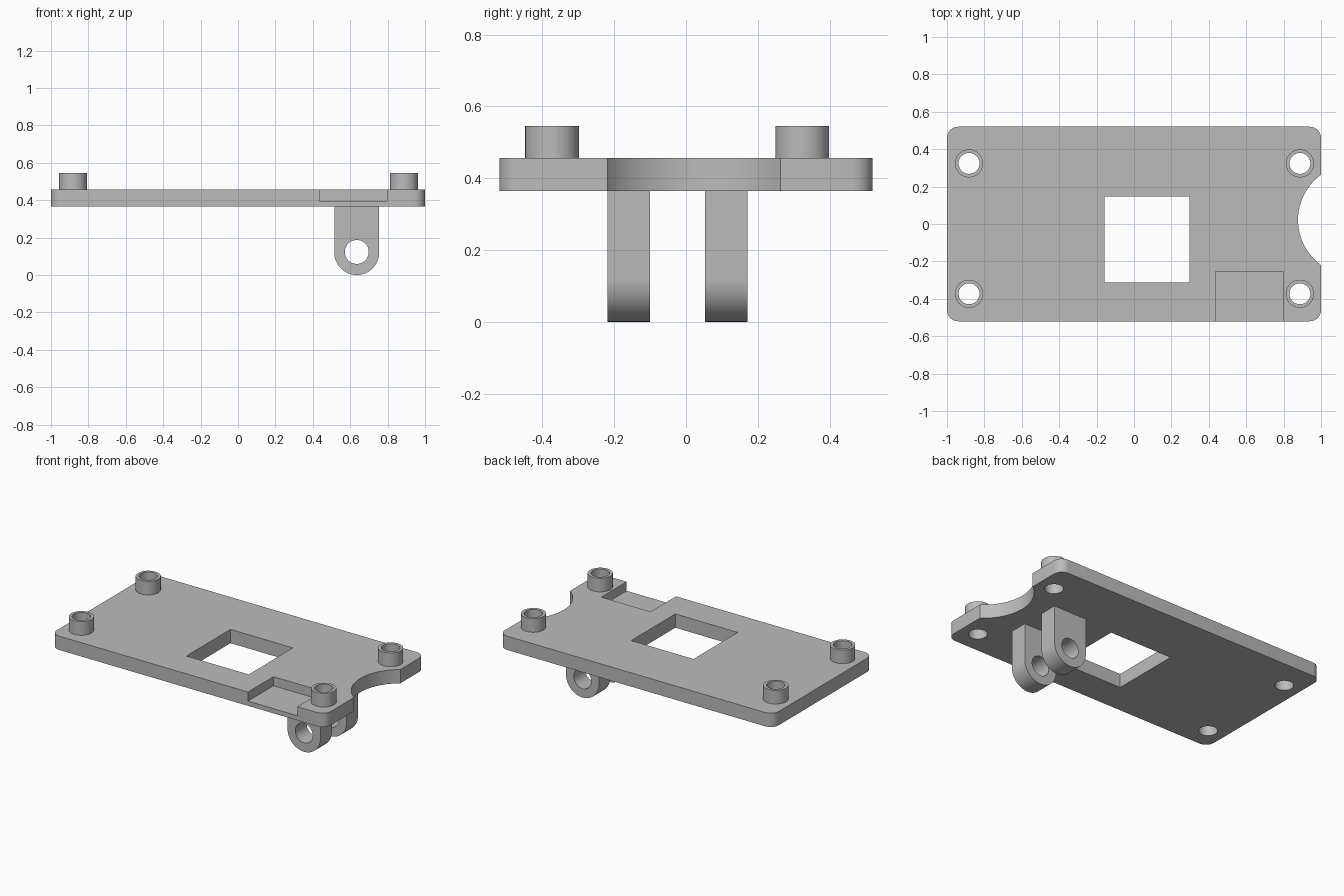
import bpy, bmesh, math
from mathutils import Vector

if "Cube" in bpy.data.objects:
    bpy.data.objects.remove(bpy.data.objects["Cube"])

grey = bpy.data.materials.new("plain grey")
grey.use_nodes = True
colour = (0.5, 0.5, 0.5, 1)
grey.diffuse_color = colour
grey.node_tree.nodes["Principled BSDF"].inputs["Base Color"].default_value = colour

PLATE_BOTTOM, PLATE_TOP, POST_TOP = 0.365, 0.456, 0.546
HALF_WIDTH, HALF_DEPTH, CORNER = 1.0, 0.52, 0.06
BORE = 0.056
POSTS = {"back_left": (0.887, 0.324), "back_right": (-0.882, 0.324),
         "front_left": (0.887, -0.373), "front_right": (-0.882, -0.373)}


def arc(cx, cy, r, start, end, steps):
    """Points along an arc, angles in degrees."""
    angles = [math.radians(start + (end - start) * i / steps) for i in range(steps + 1)]
    return [(cx + r * math.cos(a), cy + r * math.sin(a)) for a in angles]


def circle(cx, cy, r, steps=48):
    return arc(cx, cy, r, 0, 360, steps)[:-1]


def rectangle(x0, x1, y0, y1):
    return [(x0, y0), (x1, y0), (x1, y1), (x0, y1)]


def prism(name, outline, low, high, axis="Z"):
    """Extrude an outline along z, or an x-z outline along y."""
    bm = bmesh.new()
    place = (lambda p: (p[0], p[1], low)) if axis == "Z" else (lambda p: (p[0], low, p[1]))
    face = bm.faces.new([bm.verts.new(place(p)) for p in outline])
    moved = bmesh.ops.extrude_face_region(bm, geom=[face])["geom"]
    shift = Vector((0, 0, high - low)) if axis == "Z" else Vector((0, high - low, 0))
    bmesh.ops.translate(bm, vec=shift, verts=[v for v in moved if isinstance(v, bmesh.types.BMVert)])
    bmesh.ops.recalc_face_normals(bm, faces=bm.faces)
    mesh = bpy.data.meshes.new(name)
    bm.to_mesh(mesh)
    bm.free()
    mesh.materials.append(grey)
    obj = bpy.data.objects.new(name, mesh)
    bpy.context.collection.objects.link(obj)
    return obj


def activate(obj):
    bpy.ops.object.select_all(action="DESELECT")
    obj.select_set(True)
    bpy.context.view_layer.objects.active = obj


def cut(obj, outline, low, high, axis="Z"):
    """Subtract a prism from an object."""
    cutter = prism("cutter", outline, low, high, axis)
    cutter.hide_render = True
    mod = obj.modifiers.new("cut", "BOOLEAN")
    mod.operation, mod.solver, mod.object = "DIFFERENCE", "EXACT", cutter
    activate(obj)
    bpy.ops.object.modifier_apply(modifier=mod.name)
    bpy.data.objects.remove(cutter)


def smooth(obj):
    activate(obj)
    bpy.ops.object.shade_smooth_by_angle(angle=math.radians(30))


# Base plate with rounded corners
outline = []
for sx, sy, start in ((1, 1, 0), (-1, 1, 90), (-1, -1, 180), (1, -1, 270)):
    outline += arc(sx * (HALF_WIDTH - CORNER), sy * (HALF_DEPTH - CORNER),
                   CORNER, start, start + 90, 8)
plate = prism("base_plate", outline, PLATE_BOTTOM, PLATE_TOP)

# Window, round side notch, front pocket and screw holes
cut(plate, rectangle(-0.157, 0.298, -0.314, 0.146), 0.2, 0.7)
cut(plate, circle(1.175, 0.022, 0.298, 96), 0.2, 0.7)
cut(plate, rectangle(0.437, 0.797, -0.7, -0.255), 0.396, 0.7)
for x, y in POSTS.values():
    cut(plate, circle(x, y, BORE), 0.2, 0.7)
smooth(plate)

# Hollow standoffs
for place, (x, y) in POSTS.items():
    post = prism(place + "_standoff", circle(x, y, 0.075), PLATE_TOP, POST_TOP)
    cut(post, circle(x, y, BORE), 0.2, 0.7)
    smooth(post)

# Hinge lugs under the plate
LUG_X, LUG_R = 0.635, 0.12
lug_outline = arc(LUG_X, LUG_R, LUG_R, 180, 360, 32)
lug_outline += [(LUG_X + LUG_R, PLATE_BOTTOM), (LUG_X - LUG_R, PLATE_BOTTOM)]
for name, y0, y1 in (("front_lug", -0.219, -0.1), ("back_lug", 0.053, 0.172)):
    lug = prism(name, lug_outline, y0, y1, "Y")
    cut(lug, circle(LUG_X, 0.123, 0.064), -0.5, 0.5, "Y")
    smooth(lug)
